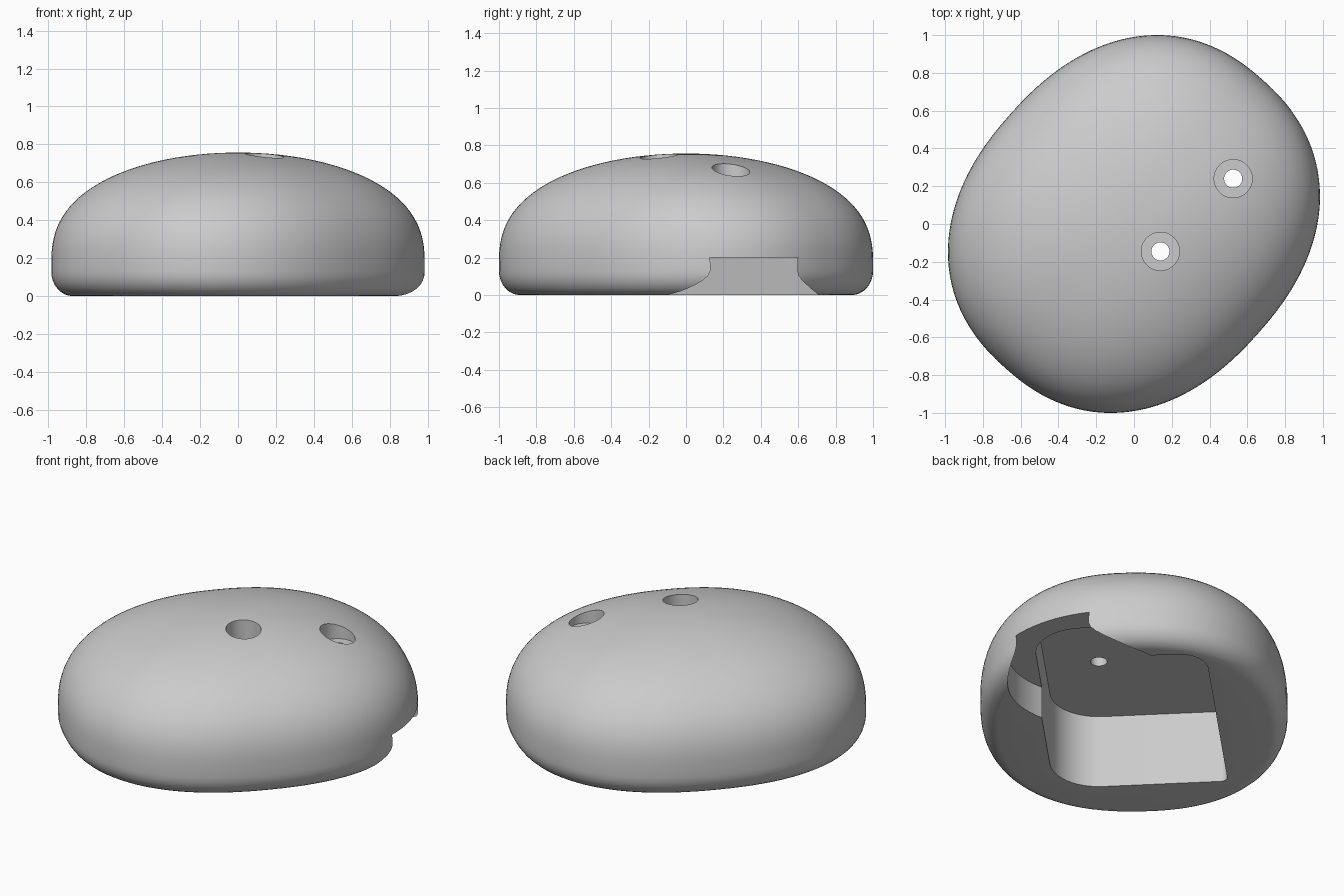
import bpy, bmesh, math
from mathutils import Matrix

cube = bpy.data.objects.get("Cube")
if cube:
    bpy.data.objects.remove(cube, do_unlink=True)

grey = bpy.data.materials.new("light_grey")
grey.use_nodes = True
colour = (0.6, 0.6, 0.6, 1)
grey.diffuse_color = colour
grey.node_tree.nodes["Principled BSDF"].inputs["Base Color"].default_value = colour


def make_object(name, bm):
    bmesh.ops.recalc_face_normals(bm, faces=bm.faces[:])
    mesh = bpy.data.meshes.new(name)
    bm.to_mesh(mesh)
    bm.free()
    mesh.materials.append(grey)
    obj = bpy.data.objects.new(name, mesh)
    bpy.context.collection.objects.link(obj)
    return obj


def prism(name, outline, z0, z1):
    """Upright solid from a plan outline."""
    bm = bmesh.new()
    face = bm.faces.new([bm.verts.new((x, y, z0)) for x, y in outline])
    ext = bmesh.ops.extrude_face_region(bm, geom=[face])
    for v in ext["geom"]:
        if isinstance(v, bmesh.types.BMVert):
            v.co.z = z1
    return make_object(name, bm)


def arc(cx, cy, r, start, end, steps):
    angles = [math.radians(start + (end - start) * i / steps) for i in range(steps + 1)]
    return [(cx + r * math.cos(a), cy + r * math.sin(a)) for a in angles]


def circle(cx, cy, r, steps=64):
    return arc(cx, cy, r, 0, 360, steps)[:-1]


def fuller(value, power):
    return math.copysign(abs(value) ** power, value)


# Domed body: profile with a rounded foot, carried round a full oval plan
TOP, WAIST, FOOT, FLAT = 0.757, 0.17, 0.13, 0.885
profile = []
for i in range(9):
    t = math.radians(90 * i / 8)
    profile.append((FLAT + (1 - FLAT) * math.sin(t), FOOT * (1 - math.cos(t))))
for i in range(28):
    t = math.radians(90 * i / 28)
    profile.append((math.cos(t), WAIST + (TOP - WAIST) * math.sin(t) ** 0.8))

SEGMENTS = 112
PLAN_POWER = 2 / 2.28
plan = [(1.023 * fuller(x, PLAN_POWER), 0.876 * fuller(y, PLAN_POWER))
        for x, y in circle(0, 0, 1, SEGMENTS)]
bm = bmesh.new()
rings = [[bm.verts.new((r * x, r * y, z)) for x, y in plan] for r, z in profile]
for low, high in zip(rings, rings[1:]):
    for i in range(SEGMENTS):
        j = (i + 1) % SEGMENTS
        bm.faces.new((low[i], low[j], high[j], high[i]))
bm.faces.new(rings[0][::-1])
crown = bm.verts.new((0, 0, TOP))
for i in range(SEGMENTS):
    bm.faces.new((rings[-1][i], rings[-1][(i + 1) % SEGMENTS], crown))
bmesh.ops.transform(bm, matrix=Matrix.Rotation(math.radians(48.2), 4, "Z"), verts=bm.verts[:])
body = make_object("domed_body", bm)

# Underside pocket: rounded rectangle turned 45 degrees
U0, U1, W0, W1 = -0.63, 0.835, -0.482, 0.512
outline = []
for u, w, r, start in ((U1, W1, 0.28, 0), (U0, W1, 0.28, 90), (U0, W0, 0.04, 180), (U1, W0, 0.17, 270)):
    cu = u - math.copysign(r, u)
    cw = w - math.copysign(r, w)
    outline += arc(cu, cw, r, start, start + 90, 12)
s = math.sqrt(0.5)
outline = [((u + w) * s, (u - w) * s) for u, w in outline]
cutters = [prism("pocket_cutter", outline, -0.2, 0.46)]

# Round side notch and two stepped screw holes
hole_centres = [(0.14, -0.145), (0.525, 0.24)]
cutters.append(prism("notch_cutter", circle(*hole_centres[1], 0.473, 96), -0.3, 0.2))
for x, y in hole_centres:
    cutters.append(prism("counterbore_cutter", circle(x, y, 0.101), 0.592, 1))
    cutters.append(prism("through_hole_cutter", circle(x, y, 0.048, 40), 0.3, 1.1))

# Cut everything out of the body
bpy.context.view_layer.objects.active = body
for obj in bpy.context.selected_objects:
    obj.select_set(False)
body.select_set(True)
for cutter in cutters:
    cutter.hide_render = True
    mod = body.modifiers.new(cutter.name, "BOOLEAN")
    mod.operation = "DIFFERENCE"
    mod.solver = "EXACT"
    mod.object = cutter
    bpy.ops.object.modifier_apply(modifier=mod.name)
for cutter in cutters:
    bpy.data.objects.remove(cutter, do_unlink=True)

bpy.ops.object.shade_smooth_by_angle(angle=math.radians(30))
